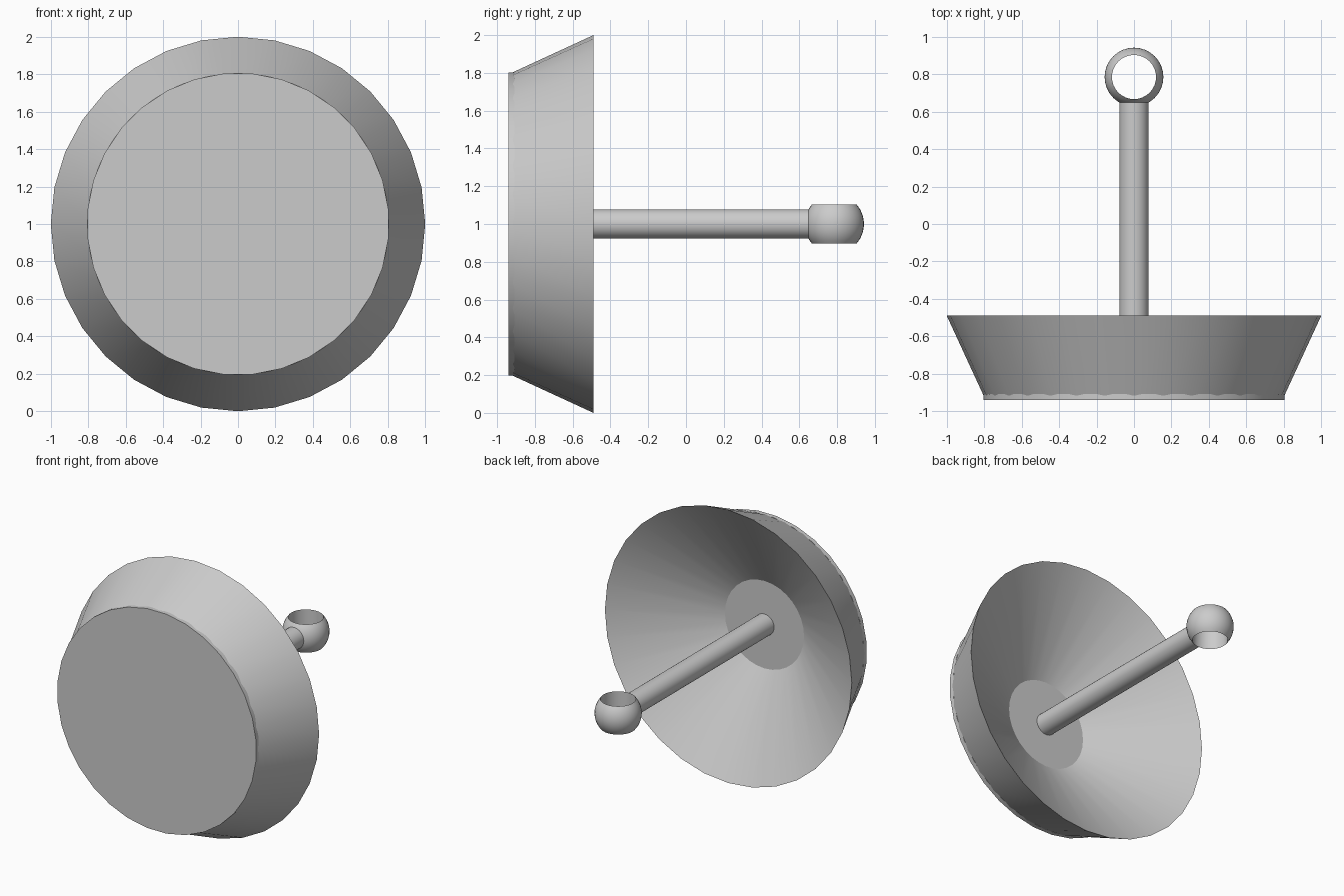
import bpy
from math import cos, sin, pi, radians, sqrt

cube = bpy.data.objects.get("Cube")
if cube:
    bpy.data.objects.remove(cube, do_unlink=True)

grey = bpy.data.materials.new("plain grey")
grey.use_nodes = True
colour = (0.6, 0.6, 0.6, 1)
grey.diffuse_color = colour
grey.node_tree.nodes["Principled BSDF"].inputs["Base Color"].default_value = colour


def lathe(name, profile, axis, centre, sides=32, turn=0.0, loop=False):
    """Spin (radius, height) points about an axis; cap the ends or close the loop."""
    verts, faces = [], []
    for r, h in profile:
        for i in range(sides):
            a = 2 * pi * i / sides + turn
            u, v = r * cos(a), r * sin(a)
            verts.append((u, h, -v) if axis == "Y" else (u, v, h))
    n = len(profile)
    for k in range(n if loop else n - 1):
        a, b = k * sides, (k + 1) % n * sides
        for i in range(sides):
            j = (i + 1) % sides
            faces.append((a + i, a + j, b + j, b + i))
    if not loop:
        faces.append(tuple(reversed(range(sides))))
        faces.append(tuple(range((n - 1) * sides, n * sides)))
    mesh = bpy.data.meshes.new(name)
    mesh.from_pydata(verts, [], faces)
    mesh.materials.append(grey)
    obj = bpy.data.objects.new(name, mesh)
    obj.location = centre
    bpy.context.collection.objects.link(obj)
    bpy.ops.object.select_all(action="DESELECT")
    obj.select_set(True)
    bpy.context.view_layer.objects.active = obj
    bpy.ops.object.shade_smooth_by_angle(angle=radians(30))
    return obj


# Flared dish with a hollow conical back
lathe("dish", [(0.795, -0.935), (1.0, -0.49), (0.317, -0.91)], "Y", (0, 0, 1))

# Thin front plate, its sides staggered against the dish
lathe("front_plate", [(0.807, -0.94), (0.807, -0.908)], "Y", (0, 0, 1), turn=pi / 32)

# Rod from the bottom of the hollow to the bead
lathe("rod", [(0.078, -0.92), (0.078, 0.655)], "Y", (0, 0, 1))

# Bead: a ball with an upright round hole
ball, hole, steps = 0.157, 0.118, 14
top = sqrt(ball ** 2 - hole ** 2)
heights = [-top + 2 * top * i / steps for i in range(steps + 1)]
outline = [(sqrt(ball ** 2 - h ** 2), h) for h in heights]
lathe("bead", outline, "Z", (0, 0.785, 1), loop=True)
